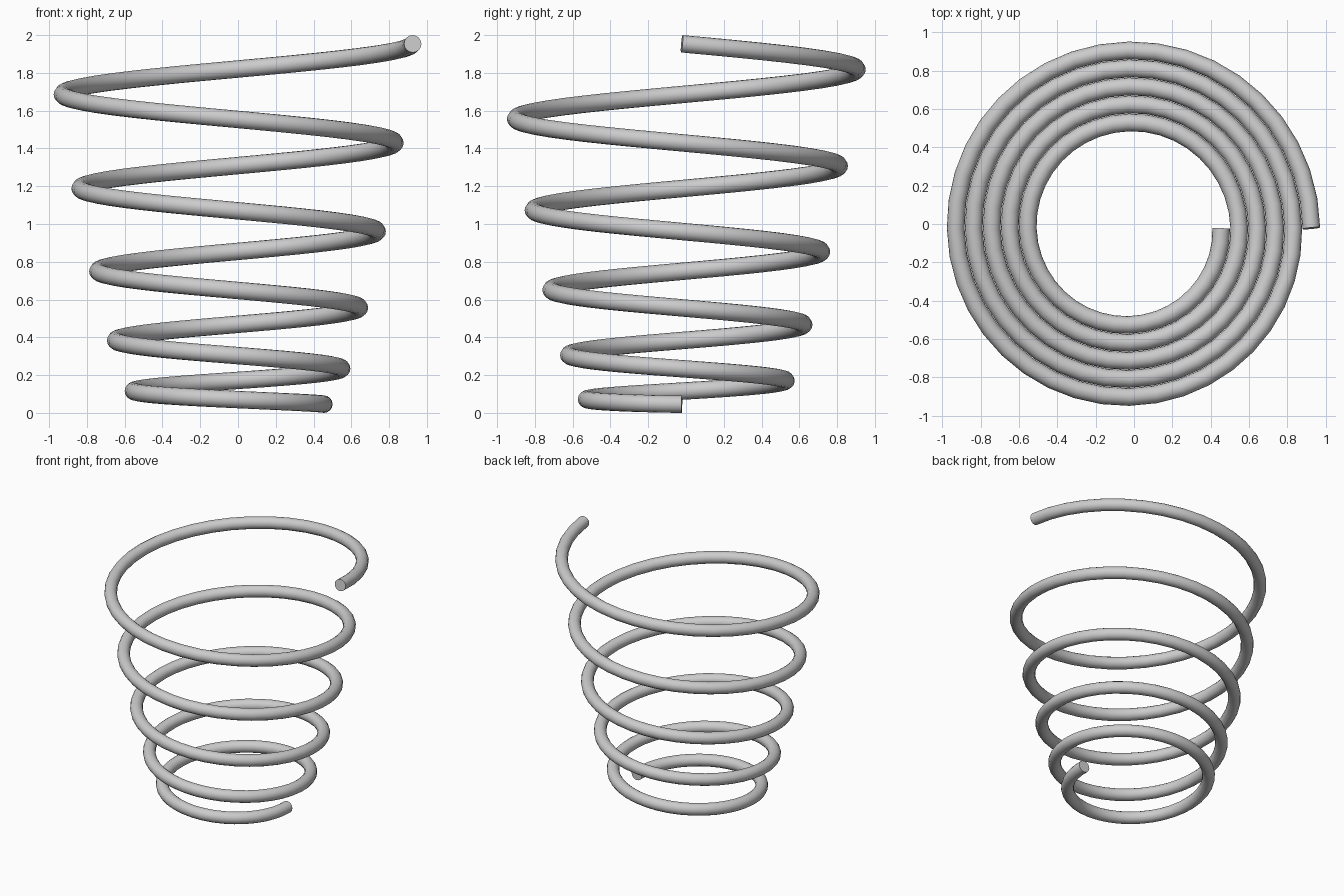
import bpy
import math

if "Cube" in bpy.data.objects:
    bpy.data.objects.remove(bpy.data.objects["Cube"])

TURNS, STEPS = 5, 40           # coils and segments per coil
WIRE = 0.046                   # wire radius
R0, R1 = 0.481, 0.951          # coil radius at bottom and top
CX, CY = -0.026, -0.022        # spiral axis
Z0, Z1, POWER = WIRE, 2 - WIRE, 1.44   # pitch widens upward

# Conical spiral path, clockwise seen from above
n = TURNS * STEPS
path = []
for i in range(n + 1):
    f = i / n
    a = -2 * math.pi * TURNS * f
    r = R0 + (R1 - R0) * f
    z = Z0 + (Z1 - Z0) * f ** POWER
    path.append((CX + r * math.cos(a), CY + r * math.sin(a), z, 1))

# Round wire swept along the path with flat capped ends
curve = bpy.data.curves.new("spring_wire", "CURVE")
curve.dimensions = '3D'
curve.twist_mode = 'Z_UP'
curve.bevel_depth = WIRE
curve.bevel_resolution = 6
curve.use_fill_caps = True
spline = curve.splines.new('POLY')
spline.points.add(n)
for point, co in zip(spline.points, path):
    point.co = co

spring = bpy.data.objects.new("conical_spring", curve)
bpy.context.collection.objects.link(spring)
bpy.context.view_layer.objects.active = spring
spring.select_set(True)
bpy.ops.object.convert(target='MESH')
bpy.ops.object.shade_smooth_by_angle(angle=math.radians(40))
